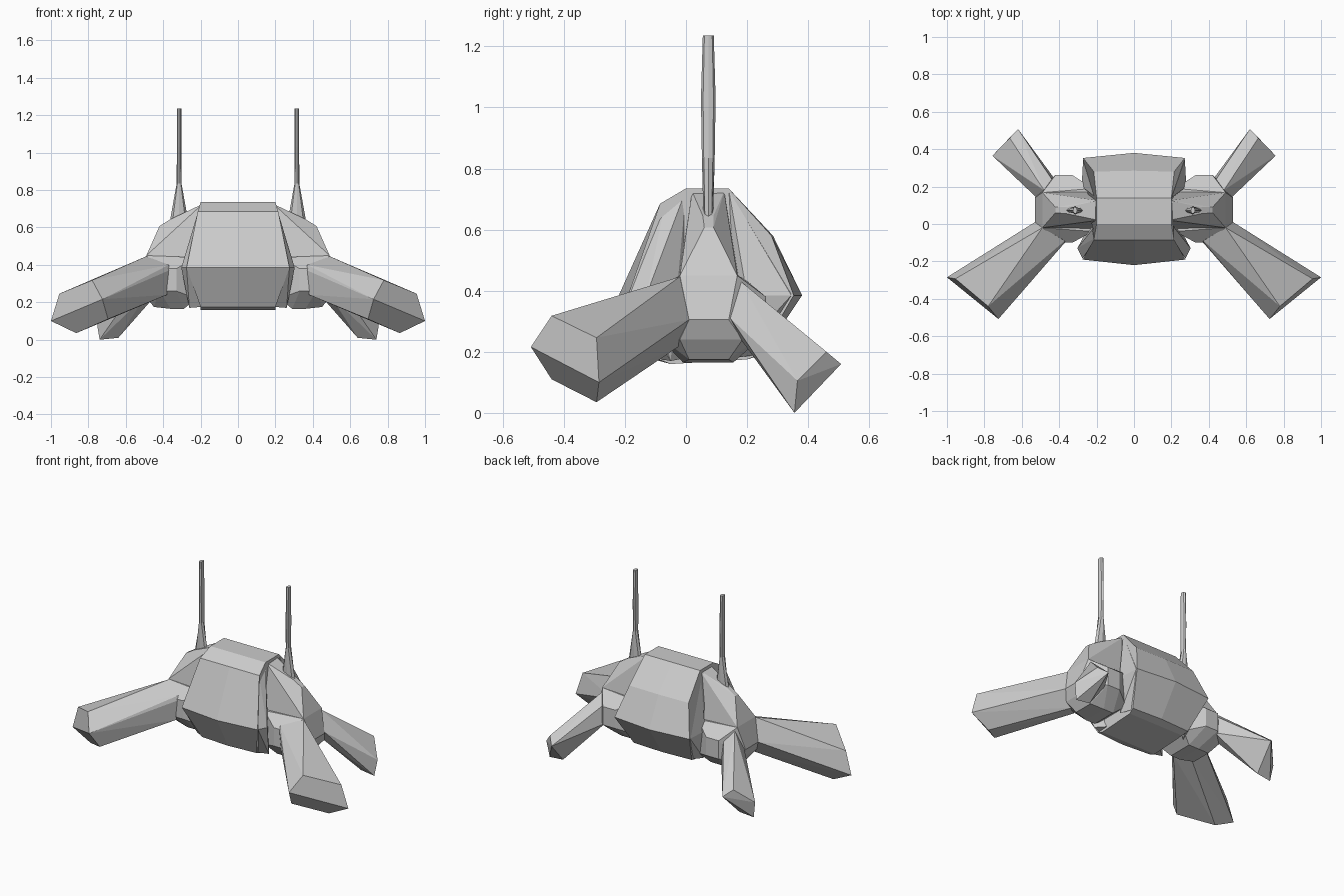
import bpy, bmesh, math


def finish(name, bm, mirror=True):
    """Turn a bmesh into a flat shaded object, optionally mirrored over x."""
    bmesh.ops.recalc_face_normals(bm, faces=bm.faces)
    me = bpy.data.meshes.new(name)
    bm.to_mesh(me)
    bm.free()
    ob = bpy.data.objects.new(name, me)
    bpy.context.collection.objects.link(ob)
    if mirror:
        mod = ob.modifiers.new("mirror", 'MIRROR')
        mod.use_clip = False
        mod.use_mirror_merge = False
    return ob


def hull(name, pts, mirror=True):
    """Faceted solid wrapped around a few corner points."""
    bm = bmesh.new()
    for p in pts:
        bm.verts.new(p)
    res = bmesh.ops.convex_hull(bm, input=bm.verts[:])
    loose = [v for v in bm.verts if not v.link_faces]
    bmesh.ops.delete(bm, geom=loose, context='VERTS')
    bmesh.ops.dissolve_limit(bm, angle_limit=math.radians(4),
                             verts=bm.verts[:], edges=bm.edges[:])
    return finish(name, bm, mirror)


def loft(name, rings, mirror=True):
    """Skin between rings with equal point counts, capped at both ends."""
    bm = bmesh.new()
    loops = [[bm.verts.new(p) for p in r] for r in rings]
    n = len(loops[0])
    for a, b in zip(loops, loops[1:]):
        for i in range(n):
            j = (i + 1) % n
            bm.faces.new((a[i], a[j], b[j], b[i]))
    bm.faces.new(loops[0])
    bm.faces.new(loops[-1])
    return finish(name, bm, mirror)


# Central body: (y, z) profile, half width at the corner, bulge at the centre line
profile = [(0.0, 0.735, 0.20, 0.0), (-0.085, 0.685, 0.215, 0.0),
           (-0.19, 0.385, 0.275, -0.03), (-0.09, 0.175, 0.20, -0.015),
           (-0.05, 0.16, 0.20, 0.0), (0.20, 0.175, 0.20, 0.0),
           (0.24, 0.19, 0.21, 0.01), (0.353, 0.385, 0.272, 0.027),
           (0.28, 0.58, 0.215, 0.005), (0.14, 0.735, 0.20, 0.0)]
loft("body", [[(s * w, y + (b if s == 0 else 0), z) for y, z, w, b in profile]
              for s in (-1, 0, 1)], mirror=False)

# Raised side rims along the front and back of the body
hull("front_side_rim", [(0.20, 0.0, 0.73), (0.20, -0.07, 0.68),
                        (0.275, -0.185, 0.385), (0.303, -0.13, 0.385),
                        (0.26, -0.05, 0.17), (0.20, -0.08, 0.175),
                        (0.19, 0.0, 0.38), (0.19, 0.0, 0.18)])
hull("back_side_rim", [(0.20, 0.14, 0.73), (0.20, 0.27, 0.58),
                       (0.272, 0.345, 0.385), (0.28, 0.20, 0.385),
                       (0.24, 0.16, 0.18), (0.20, 0.23, 0.19),
                       (0.19, 0.14, 0.4)])

# Shoulder: narrow upper fin over a rounded lower pod
hull("shoulder_fin", [(0.19, 0.02, 0.725), (0.19, 0.125, 0.725),
                      (0.36, 0.055, 0.645), (0.36, 0.09, 0.645),
                      (0.42, 0.06, 0.607), (0.42, 0.09, 0.607),
                      (0.49, -0.02, 0.45), (0.49, 0.168, 0.45),
                      (0.53, 0.01, 0.305), (0.53, 0.14, 0.305),
                      (0.20, -0.03, 0.40), (0.20, 0.18, 0.40)])
hull("shoulder_pod", [(0.22, y, z) for y in (-0.04, 0.19) for z in (0.22, 0.44)] +
     [(x, y, z) for x in (0.33, 0.42) for y in (-0.1, 0.262) for z in (0.26, 0.38)] +
     [(x, y, 0.165) for x in (0.29, 0.36) for y in (-0.01, 0.155)] +
     [(0.45, y, 0.175) for y in (0.01, 0.14)] +
     [(0.50, y, 0.24) for y in (-0.02, 0.185)] +
     [(0.53, y, 0.305) for y in (0.01, 0.14)] +
     [(0.49, y, 0.45) for y in (-0.02, 0.168)])

# Big front legs with a six sided end
hull("front_leg", [(0.78, -0.44, 0.318), (0.725, -0.508, 0.216),
                   (0.695, -0.44, 0.11), (0.865, -0.293, 0.035),
                   (1.0, -0.285, 0.10), (0.955, -0.293, 0.246),
                   (0.37, -0.09, 0.40), (0.37, -0.10, 0.37),
                   (0.38, -0.095, 0.24), (0.45, -0.02, 0.22),
                   (0.53, 0.01, 0.305), (0.49, -0.02, 0.446)])

# Smaller back legs with a five sided end
hull("back_leg", [(0.665, 0.46, 0.20), (0.62, 0.508, 0.16),
                  (0.64, 0.36, 0.01), (0.74, 0.355, 0.0),
                  (0.757, 0.365, 0.105),
                  (0.48, 0.18, 0.43), (0.44, 0.24, 0.37),
                  (0.42, 0.235, 0.26), (0.49, 0.18, 0.24),
                  (0.525, 0.145, 0.31)])

# Thin upright antennas: (z, half x, half y)
steps = [(0.60, 0.052, 0.016), (0.645, 0.047, 0.016), (0.835, 0.013, 0.021),
         (1.03, 0.012, 0.024), (1.235, 0.012, 0.018)]
loft("antenna", [[(0.315 + hx * math.cos(k * math.pi / 4),
                   0.073 + hy * math.sin(k * math.pi / 4), z)
                  for k in range(8)] for z, hx, hy in steps])
